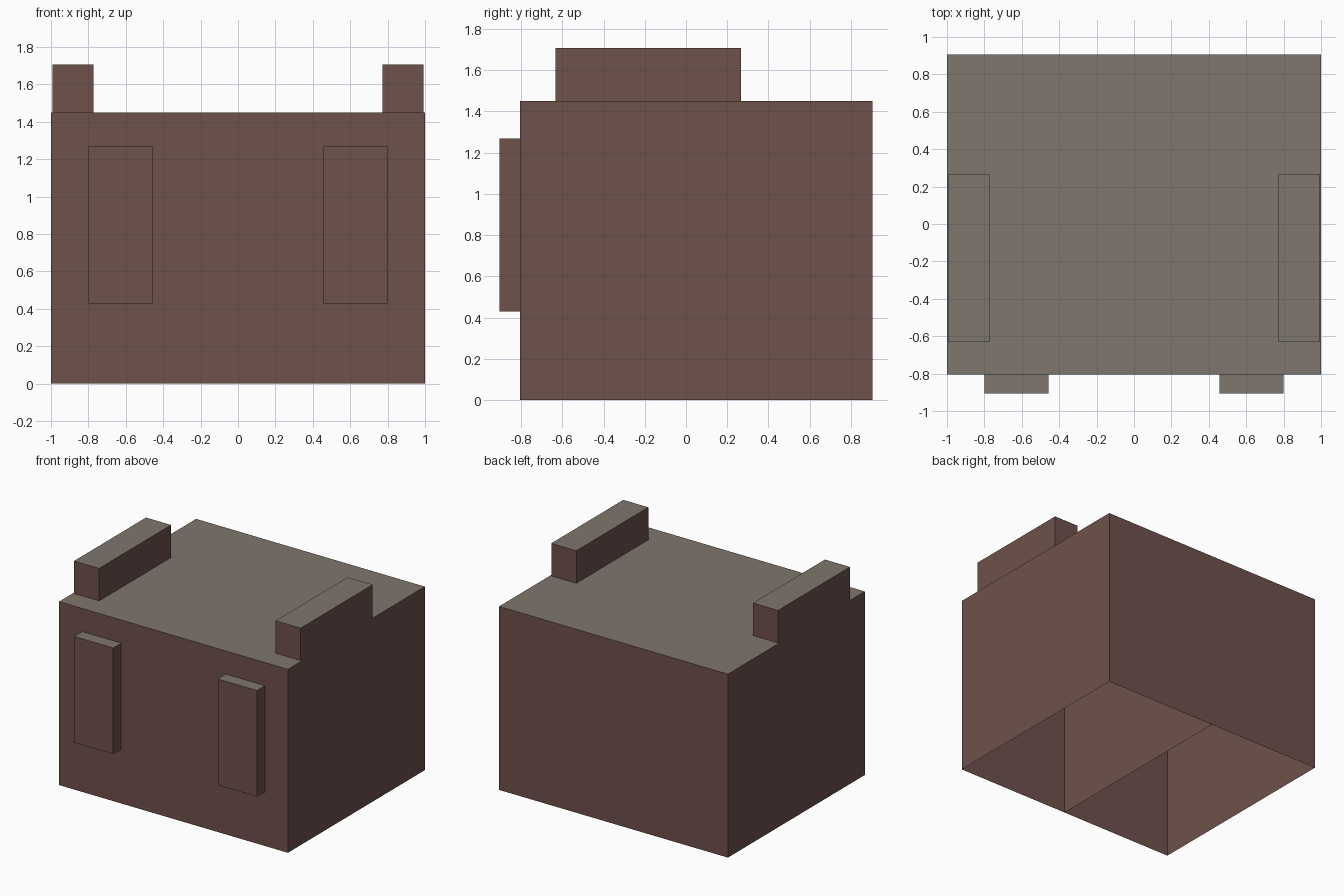
import bpy
import bmesh
from mathutils import Vector

cube = bpy.data.objects.get("Cube")
if cube:
    bpy.data.objects.remove(cube, do_unlink=True)


def flat_material(name, rgb):
    mat = bpy.data.materials.new(name)
    mat.use_nodes = True
    color = (*rgb, 1.0)
    mat.diffuse_color = color
    bsdf = mat.node_tree.nodes["Principled BSDF"]
    bsdf.inputs["Base Color"].default_value = color
    bsdf.inputs["Roughness"].default_value = 0.9
    return mat


brown = flat_material("dull brown", (0.156, 0.082, 0.070))
grey = flat_material("warm grey", (0.209, 0.184, 0.153))


def add_object(name, bm):
    mesh = bpy.data.meshes.new(name)
    bm.to_mesh(mesh)
    bm.free()
    mesh.materials.append(brown)
    mesh.materials.append(grey)
    obj = bpy.data.objects.new(name, mesh)
    bpy.context.collection.objects.link(obj)
    return obj


def open_box(name, low, high, open_side):
    """Box with the face towards open_side removed; its top is grey."""
    low, high = Vector(low), Vector(high)
    bm = bmesh.new()
    bmesh.ops.create_cube(bm, size=1)
    bmesh.ops.scale(bm, vec=high - low, verts=bm.verts)
    bmesh.ops.translate(bm, vec=(low + high) / 2, verts=bm.verts)
    bm.normal_update()
    hidden = [f for f in bm.faces if f.normal.dot(Vector(open_side)) > 0.9]
    bmesh.ops.delete(bm, geom=hidden, context="FACES")
    for face in bm.faces:
        face.material_index = 1 if face.normal.z > 0.9 else 0
    return add_object(name, bm)


DOWN, BACK = (0, 0, -1), (0, 1, 0)
FRONT_Y, BACK_Y, ROOF_Z = -0.805, 0.905, 1.45

# Hollow body, open underneath
open_box("body_shell", (-1, FRONT_Y, 0), (1, BACK_Y, ROOF_Z), DOWN)

# Thin wall splitting the hollow into two halves
bm = bmesh.new()
corners = [(FRONT_Y, 0), (BACK_Y, 0), (BACK_Y, ROOF_Z), (FRONT_Y, ROOF_Z)]
bm.faces.new([bm.verts.new((0, y, z)) for y, z in corners])
add_object("middle_divider", bm)

# Roof rails and front plates, one on each side
for side, sign in (("left", 1), ("right", -1)):
    def span(inner, outer):
        return sorted((sign * inner, sign * outer))

    x0, x1 = span(0.772, 0.991)
    open_box(side + "_roof_rail", (x0, -0.632, ROOF_Z), (x1, 0.267, 1.707), DOWN)
    x0, x1 = span(0.457, 0.8)
    open_box(side + "_front_plate", (x0, -0.905, 0.428), (x1, FRONT_Y, 1.267), BACK)
